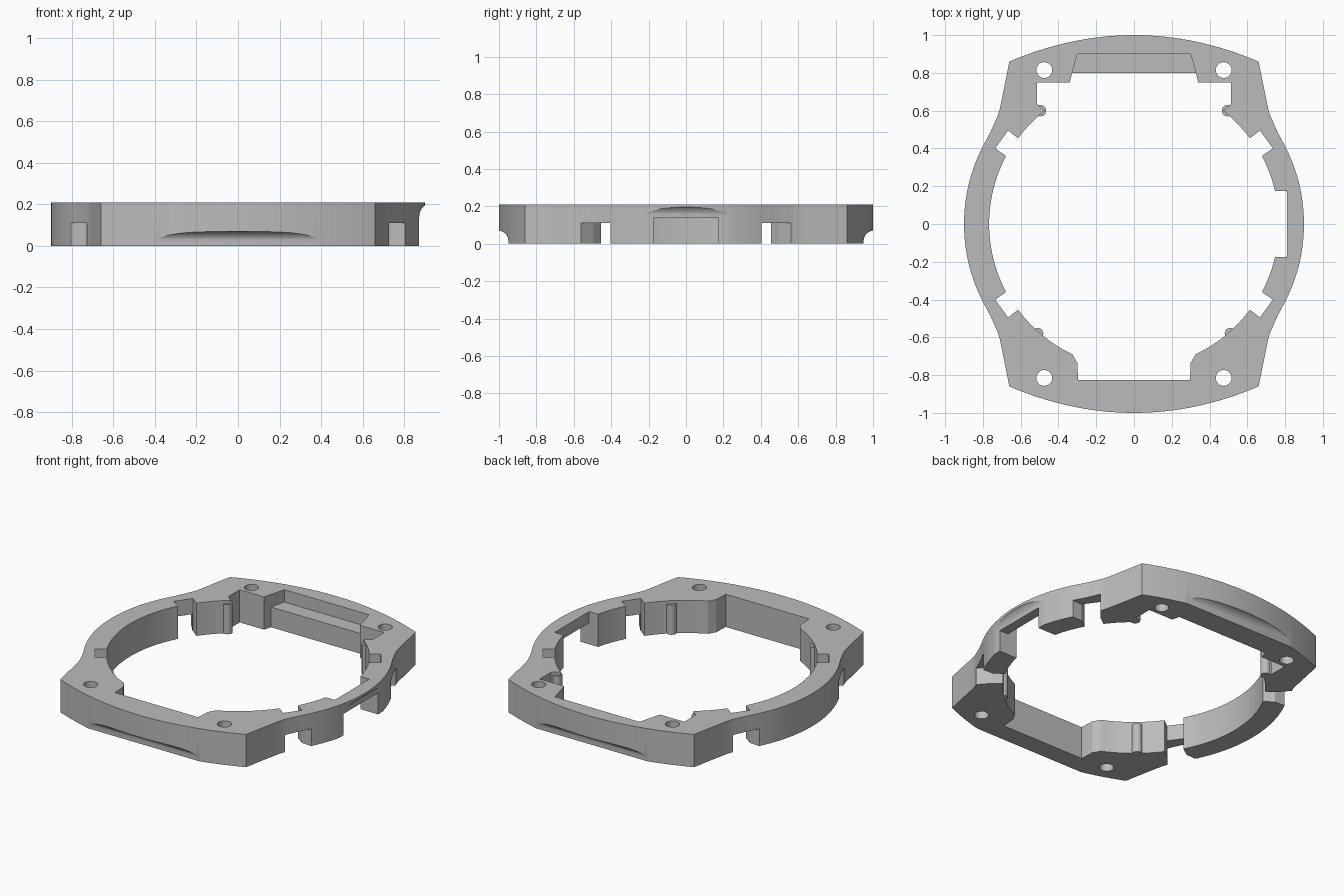
import bpy, bmesh
from math import radians, cos, sin
from mathutils import Matrix

if "Cube" in bpy.data.objects:
    bpy.data.objects.remove(bpy.data.objects["Cube"], do_unlink=True)

HEIGHT = 0.21
LOW, HIGH = -0.05, 0.3

grey = bpy.data.materials.new("plain_grey")
grey.use_nodes = True
colour = (0.5, 0.5, 0.5, 1)
grey.diffuse_color = colour
grey.node_tree.nodes["Principled BSDF"].inputs["Base Color"].default_value = colour


def arc(radius, start, end, steps, cx=0, cy=0):
    """Points on an arc, angles in degrees."""
    angles = [radians(start + (end - start) * i / steps) for i in range(steps + 1)]
    return [(cx + radius * cos(a), cy + radius * sin(a)) for a in angles]


def mirror_x(half):
    """Close a right half outline with its left half."""
    return half + [(-x, y) for x, y in reversed(half) if abs(x) > 1e-5]


def prism(name, points, z0, z1, matrix=Matrix()):
    bm = bmesh.new()
    face = bm.faces.new([bm.verts.new((x, y, z0)) for x, y in points])
    top = bmesh.ops.extrude_face_region(bm, geom=[face])["geom"]
    bmesh.ops.translate(bm, vec=(0, 0, z1 - z0),
                        verts=[v for v in top if isinstance(v, bmesh.types.BMVert)])
    bm.transform(matrix)
    bmesh.ops.recalc_face_normals(bm, faces=bm.faces)
    mesh = bpy.data.meshes.new(name)
    bm.to_mesh(mesh)
    bm.free()
    mesh.materials.append(grey)
    obj = bpy.data.objects.new(name, mesh)
    bpy.context.collection.objects.link(obj)
    return obj


def combine(tool, operation="DIFFERENCE"):
    """Boolean the tool into the ring, then discard it."""
    tool.hide_render = True
    mod = ring.modifiers.new("shape", "BOOLEAN")
    mod.operation, mod.object, mod.solver = operation, tool, "EXACT"
    bpy.context.view_layer.objects.active = ring
    bpy.ops.object.modifier_apply(modifier=mod.name)
    bpy.data.objects.remove(tool, do_unlink=True)


# Outer outline: round sides, flared ears, shallow arcs front and back
end_arc = [(0.66 * i / 16, 1 - 0.14 * (i / 16) ** 2) for i in range(17)]
neck = [(0.706, 0.63), (0.713, 0.6), (0.721, 0.575), (0.732, 0.55), (0.745, 0.52), (0.761, 0.485)]
quarter = end_arc + neck
half = ([(x, -y) for x, y in quarter] + arc(0.9, -30, 30, 28) + quarter[::-1])
ring = prism("mounting_ring", mirror_x(half), 0, HEIGHT)

# Central opening with four small notches
inner = ([(0.296, -0.826), (0.3, -0.735)]
         + arc(0.763, -64.7, -36.5, 12)
         + [(0.667, -0.495), (0.735, -0.4)]
         + arc(0.767, -28, 28, 24)
         + [(0.735, 0.4), (0.667, 0.495)]
         + arc(0.763, 36.5, 51.8, 8)
         + [(0.513, 0.635), (0.513, 0.75), (0.34, 0.75), (0.327, 0.8)])
combine(prism("opening", mirror_x(inner), LOW, HIGH))

# Pocket above the back ledge
combine(prism("ledge_pocket", mirror_x([(0.32, 0.78), (0.327, 0.8), (0.3, 0.9)]), 0.13, HIGH))

# Screw holes and flared side slots at the four corners
for sx in (-1, 1):
    for sy in (-1, 1):
        hole = arc(0.042, 0, 345, 23, sx * 0.475, sy * 0.815)
        combine(prism("screw_hole", hole, LOW, HIGH))
        slot = [(0.715, 0.4), (0.84, 0.406), (0.74, 0.578), (0.655, 0.478)]
        combine(prism("side_slot", [(sx * x, sy * y) for x, y in slot], LOW, 0.11))

# Left side recess and the doorway below it
for name, x0, x1, top in (("recess", 0.7, 0.81, HIGH), ("doorway", 0.72, 1, 0.137)):
    box = [(x0, -0.175), (x1, -0.175), (x1, 0.175), (x0, 0.175)]
    combine(prism(name, box, LOW, top))

# Finger coves under the outer edge: front, back and left side
for angle, flat, start, radius in ((-90, 0.95, 0.015, 0.055), (90, 0.95, 0.015, 0.055),
                                   (0, 0.872, 0.14, 0.07)):
    cove = ([(1.1, LOW), (flat, LOW)]
            + arc(radius, 180, 90, 10, flat + radius, start)
            + [(1.1, start + radius)])
    turn = Matrix.Rotation(radians(angle), 4, "Z") @ Matrix.Rotation(radians(90), 4, "X")
    combine(prism("cove", cove, -0.6, 0.6, turn))

# Locating pins on the inner wall
for sx in (-1, 1):
    for px, py in ((0.495, 0.6), (0.51, -0.58)):
        combine(prism("pin", arc(0.03, 0, 345, 23, sx * px, py), 0, 0.19), "UNION")

# Smooth curved walls, crisp edges
bpy.ops.object.select_all(action="DESELECT")
ring.select_set(True)
bpy.context.view_layer.objects.active = ring
bpy.ops.object.shade_smooth_by_angle(angle=radians(25))
